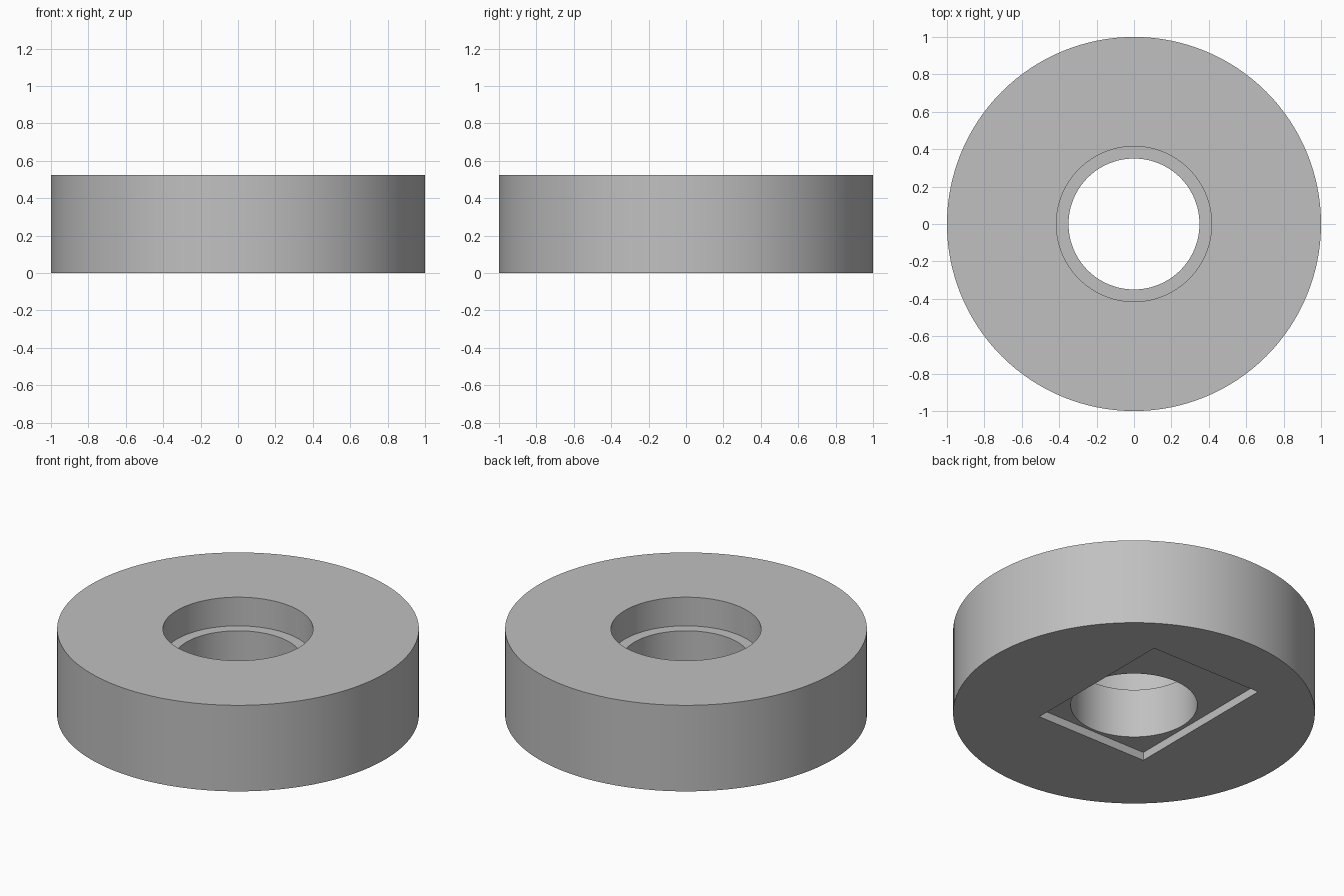
import bpy

cube = bpy.data.objects.get("Cube")
if cube:
    bpy.data.objects.remove(cube, do_unlink=True)

HEIGHT = 0.525
LEDGE_Z = 0.35
RECESS = 0.05
SIDES = 128

# Plain grey material
grey = bpy.data.materials.new("plain grey")
grey.use_nodes = True
colour = (0.53, 0.53, 0.53, 1)
grey.diffuse_color = colour
grey.node_tree.nodes["Principled BSDF"].inputs["Base Color"].default_value = colour


def cylinder(name, radius, z0, z1):
    bpy.ops.mesh.primitive_cylinder_add(
        vertices=SIDES, radius=radius, depth=z1 - z0, location=(0, 0, (z0 + z1) / 2))
    obj = bpy.context.object
    obj.name = name
    return obj


def box(name, x0, x1, y0, y1, z0, z1):
    bpy.ops.mesh.primitive_cube_add(
        size=1, location=((x0 + x1) / 2, (y0 + y1) / 2, (z0 + z1) / 2))
    obj = bpy.context.object
    obj.name = name
    obj.scale = (x1 - x0, y1 - y0, z1 - z0)
    return obj


# Thick round body
body = cylinder("ring_body", 1, 0, HEIGHT)
body.data.materials.append(grey)

# Through bore, wider counterbore on top, off-centre rectangular recess below
cutters = [
    cylinder("bore_cutter", 0.35, -0.2, HEIGHT + 0.2),
    cylinder("counterbore_cutter", 0.415, LEDGE_Z, HEIGHT + 0.1),
    box("recess_cutter", -0.375, 0.375, -0.367, 0.62, -0.1, RECESS),
]
bpy.context.view_layer.objects.active = body
for cutter in cutters:
    cutter.hide_render = True
    cutter.data.materials.append(grey)
    cut = body.modifiers.new(cutter.name, 'BOOLEAN')
    cut.operation = 'DIFFERENCE'
    cut.solver = 'EXACT'
    cut.object = cutter
    bpy.ops.object.modifier_apply(modifier=cut.name)
    bpy.data.objects.remove(cutter, do_unlink=True)

# Smooth round walls with crisp rims
body.select_set(True)
bpy.ops.object.shade_smooth_by_angle(angle=0.5)
